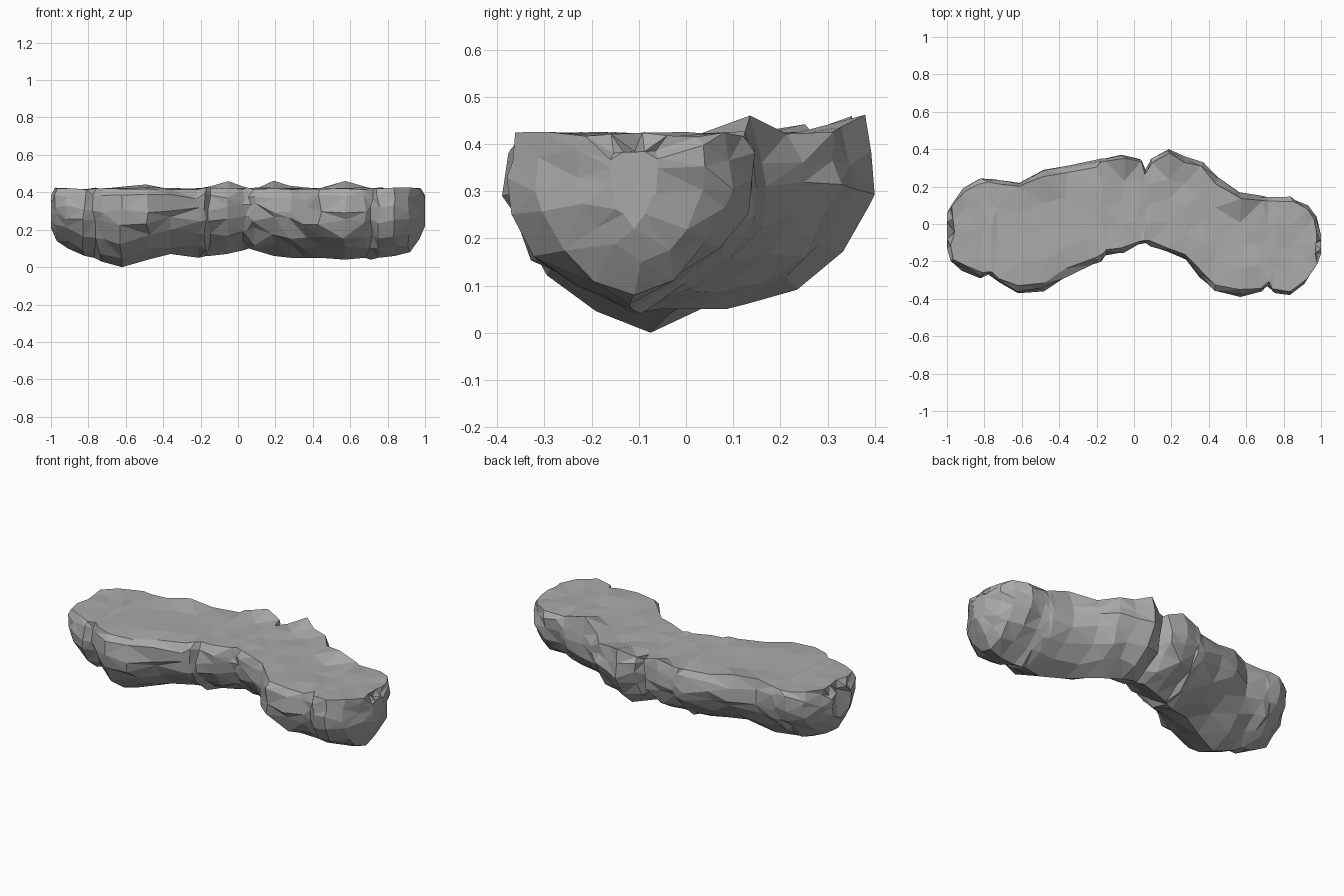
import bpy
import bmesh
import math
import random

random.seed(7)
cube = bpy.data.objects.get("Cube")
if cube:
    bpy.data.objects.remove(cube, do_unlink=True)

# Flat grey stone
stone = bpy.data.materials.new("grey_stone")
stone.use_nodes = True
colour = (0.4, 0.4, 0.4, 1)
stone.diffuse_color = colour
stone.node_tree.nodes["Principled BSDF"].inputs["Base Color"].default_value = colour

# Stations along the slab, in hundredths: x, front edge, back edge, underside
stations = [
    (-100, -13, 6, 21), (-97, -20, 11, 14), (-91, -25, 20, 10), (-82, -29, 24, 6),
    (-77, -27, 24, 5), (-73, -31, 23, 3), (-62, -37, 22, 0), (-48, -36, 29, 4),
    (-36, -28, 31, 7), (-21, -21, 34, 5), (-17, -20, 35, 6), (-15, -17, 35, 6),
    (-6, -15, 37, 7), (3, -11, 35, 9), (6, -10, 28, 10), (9, -12, 35, 9),
    (19, -15, 40, 6), (28, -19, 36, 5), (36, -29, 33, 5), (44, -36, 25, 5),
    (57, -39, 17, 4), (68, -36, 15, 5), (71, -33, 14, 4), (75, -37, 14, 5),
    (84, -38, 14, 6), (92, -32, 10, 8), (97, -23, 4, 15), (100, -16, -6, 22),
]

# Half profile from top rim to keel: share of half width, share of height
half = [(0.9, 1), (0.98, 0.88), (1, 0.7), (0.94, 0.53), (0.74, 0.32), (0.42, 0.14)]
section = [(-s, h) for s, h in half] + [(0, 0)] + [(s, h) for s, h in reversed(half)]
section += [(0.45, 1), (0, 1), (-0.45, 1)]
back_rim = 2 * len(half)

# Raised knobs on the back rim
knobs = [-0.54, -0.07, 0.2, 0.58]


def wobble(amount):
    return random.uniform(-amount, amount)


def rim_lift(x):
    return 0.04 * sum(math.exp(-((x - k) / 0.07) ** 2) for k in knobs)


# Loft the faceted rock through the stations
bm = bmesh.new()
rings = []
for i, station in enumerate(stations):
    x, front, back, low = (v / 100 for v in station)
    end = i in (0, len(stations) - 1)
    top = 0.38 if end else 0.42
    mid, width = (front + back) / 2, (back - front) / 2
    ring = []
    for j, (side, height) in enumerate(section):
        on_top = height == 1
        keel = height == 0
        side_j = side if keel or abs(side) == 1 else side + wobble(0.045)
        z = low + (top - low) * height
        z += 0 if keel else wobble(0.006 if on_top else 0.02)
        if j == back_rim:
            z += rim_lift(x)
        px = x + (0 if end or keel else wobble(0.012))
        ring.append(bm.verts.new((px, mid + side_j * width, z)))
    rings.append(ring)

count = len(section)
for a, b in zip(rings, rings[1:]):
    for j in range(count):
        k = (j + 1) % count
        bm.faces.new((a[j], a[k], b[k], b[j]))
bm.faces.new(rings[0])
bm.faces.new(rings[-1])

# Gouges chipped into the two blunt ends
for ring, inward in ((rings[0], 1), (rings[-1], -1)):
    for j in (0, back_rim):
        ring[j].co.x += inward * 0.02
    ring[back_rim + 2].co.x += inward * 0.04

bmesh.ops.recalc_face_normals(bm, faces=bm.faces)
bmesh.ops.triangulate(bm, faces=bm.faces, quad_method="SHORT_EDGE")

mesh = bpy.data.meshes.new("rock_slab")
bm.to_mesh(mesh)
bm.free()
mesh.materials.append(stone)
rock = bpy.data.objects.new("rock_slab", mesh)
bpy.context.collection.objects.link(rock)
